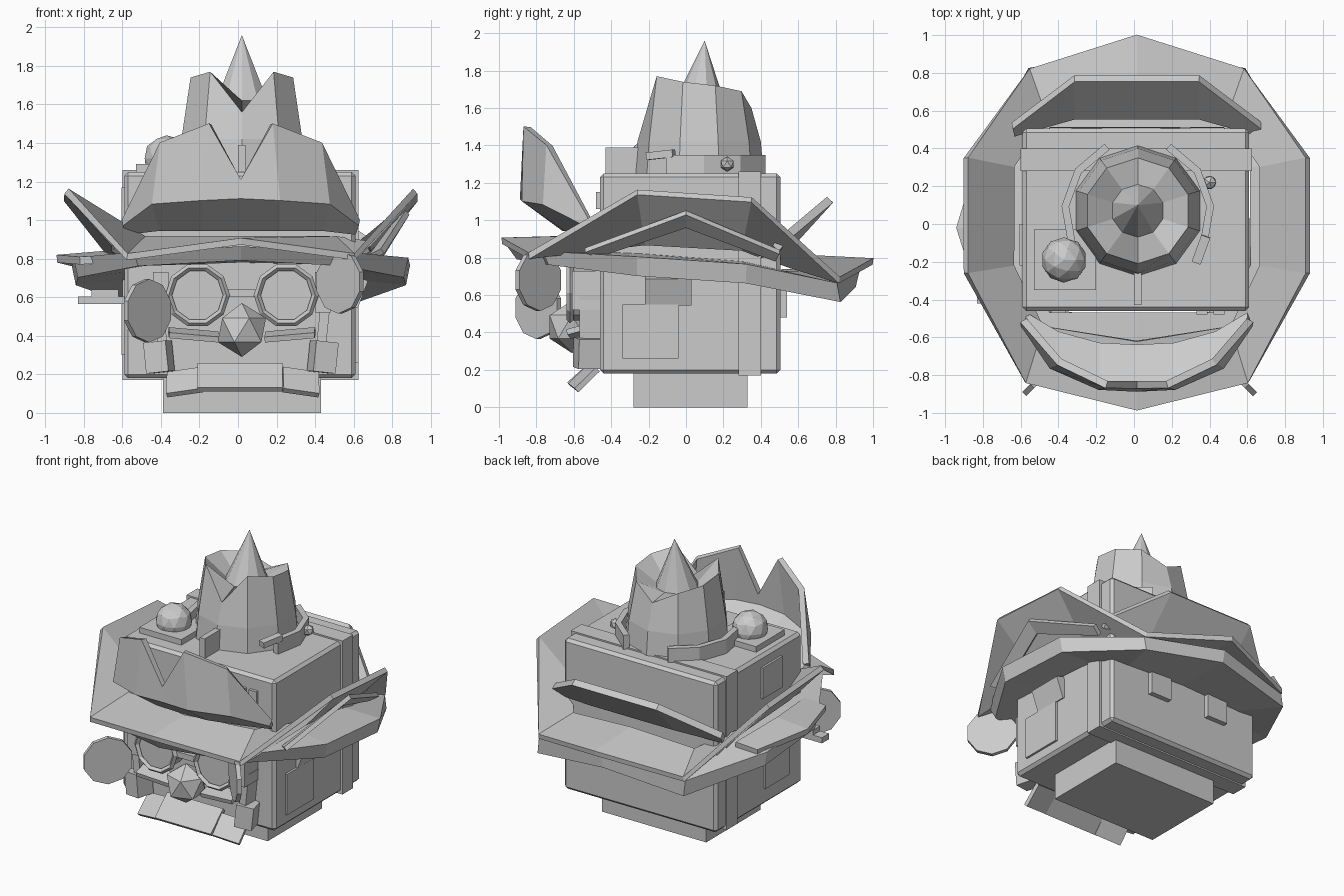
import bpy, bmesh
from math import sin, cos, pi, radians
from mathutils import Vector, Matrix

if "Cube" in bpy.data.objects:
    bpy.data.objects.remove(bpy.data.objects["Cube"])

CX = 0.015


def finish(name, bm):
    bmesh.ops.recalc_face_normals(bm, faces=bm.faces)
    me = bpy.data.meshes.new(name)
    bm.to_mesh(me)
    bm.free()
    ob = bpy.data.objects.new(name, me)
    bpy.context.collection.objects.link(ob)
    return ob


def box(name, lo, hi, rot=(0, 0, 0), bevel=0):
    bm = bmesh.new()
    bmesh.ops.create_cube(bm, size=1)
    lo, hi = Vector(lo), Vector(hi)
    bmesh.ops.scale(bm, vec=hi - lo, verts=bm.verts)
    ob = finish(name, bm)
    ob.location = (lo + hi) / 2
    ob.rotation_euler = [radians(a) for a in rot]
    if bevel:
        m = ob.modifiers.new("bevel", "BEVEL")
        m.width, m.segments = bevel, 1
    return ob


def sheet(name, rows, thick, mirror=True):
    """Thick faceted sheet; each row starts on the centre line and is mirrored."""
    bm = bmesh.new()
    grid = []
    for row in rows:
        pts = [Vector(p) for p in row]
        if mirror:
            left = [Vector((-p.x, p.y, p.z)) for p in reversed(pts) if abs(p.x) > 1e-4]
            pts = left + pts
        grid.append([bm.verts.new(p) for p in pts])
    for a, b in zip(grid, grid[1:]):
        for i in range(len(a) - 1):
            bm.faces.new((a[i], a[i + 1], b[i + 1], b[i]))
    ob = finish(name, bm)
    ob.location.x = CX if mirror else 0
    m = ob.modifiers.new("thickness", "SOLIDIFY")
    m.thickness, m.offset = thick, 0
    return ob


def ring(name, rows, thick):
    """Closed ring; half rows run front centre to back centre."""
    bm = bmesh.new()
    grid = []
    for row in rows:
        pts = list(row) + [(-x, y, z) for x, y, z in reversed(row[1:-1])]
        grid.append([bm.verts.new(p) for p in pts])
    for a, b in zip(grid, grid[1:]):
        n = len(a)
        for i in range(n):
            j = (i + 1) % n
            bm.faces.new((a[i], a[j], b[j], b[i]))
    ob = finish(name, bm)
    ob.location.x = CX
    m = ob.modifiers.new("thickness", "SOLIDIFY")
    m.thickness, m.offset = thick, 0
    return ob


def disc(name, loc, normal, r, depth, sides=10):
    bm = bmesh.new()
    bmesh.ops.create_cone(bm, cap_ends=True, segments=sides, radius1=r, radius2=r, depth=depth)
    q = Vector(normal).to_track_quat('Z', 'Y')
    bmesh.ops.transform(bm, matrix=Matrix.Translation(loc) @ q.to_matrix().to_4x4(), verts=bm.verts)
    return finish(name, bm)


def gem(name, loc, r, sub=1):
    bm = bmesh.new()
    bmesh.ops.create_icosphere(bm, subdivisions=sub, radius=r)
    ob = finish(name, bm)
    ob.location = loc
    return ob


# Head block, neck and strap
box("neck", (-0.39, -0.28, 0), (0.43, 0.33, 0.25))
box("head", (-0.59, -0.46, 0.18), (0.61, 0.505, 1.25), bevel=0.02)
box("head_strap", (-0.60, 0.28, 0.17), (0.625, 0.40, 1.26))

# Side, back and front panels
box("right_panel", (0.60, -0.34, 0.26), (0.625, -0.04, 0.55))
box("right_ear", (0.59, -0.22, 0.55), (0.65, 0.03, 0.70), rot=(0, 20, 0))
box("left_panel_low", (-0.605, -0.30, 0.30), (-0.58, -0.03, 0.60))
box("left_panel_high", (-0.605, -0.22, 0.95), (-0.58, 0.0, 1.17))
for x in (-0.25, 0.22):
    box("back_panel", (x - 0.08, 0.49, 0.48), (x + 0.08, 0.54, 0.72))
for x in (0.36, 0.45):
    box("front_button", (x - 0.03, -0.48, 1.06), (x + 0.03, -0.45, 1.15))

# Wavy hat brim: raised sides, low corners
ring("hat_brim", [
    [(0, -0.985, 0.89), (0.59, -0.84, 0.81), (0.905, -0.26, 1.15), (0.905, 0.35, 1.11), (0.57, 0.82, 0.68), (0, 1.0, 0.78)],
    [(0, -0.62, 0.90), (0.50, -0.54, 0.90), (0.66, -0.22, 0.88), (0.66, 0.30, 0.85), (0.48, 0.56, 0.76), (0, 0.60, 0.80)],
], 0.035)
# Lower band, deeper towards the back, reaching the head
ring("hat_band", [
    [(0, -0.47, 0.84), (0.46, -0.47, 0.83), (0.60, -0.22, 0.81), (0.60, 0.30, 0.77), (0.46, 0.51, 0.72), (0, 0.51, 0.73)],
    [(0, -0.95, 0.86), (0.55, -0.76, 0.83), (0.86, -0.26, 0.80), (0.87, 0.32, 0.76), (0.57, 0.80, 0.66), (0, 0.92, 0.72)],
    [(0, -0.90, 0.80), (0.53, -0.73, 0.77), (0.84, -0.26, 0.71), (0.85, 0.32, 0.67), (0.57, 0.82, 0.57), (0, 0.90, 0.65)],
    [(0, -0.47, 0.79), (0.46, -0.47, 0.78), (0.60, -0.22, 0.74), (0.60, 0.30, 0.70), (0.46, 0.51, 0.64), (0, 0.51, 0.66)],
], 0.02)
# Front double-peak plate
sheet("front_crest", [
    [(0, -0.65, 0.96), (0.20, -0.64, 0.96), (0.42, -0.58, 0.96), (0.59, -0.48, 0.94)],
    [(0, -0.87, 1.12), (0.20, -0.86, 1.11), (0.45, -0.75, 1.09), (0.60, -0.53, 0.98)],
    [(0, -0.85, 1.21), (0.16, -0.85, 1.50), (0.41, -0.73, 1.40), (0.60, -0.51, 1.00)],
], 0.04)
# Back flap leaning outwards
sheet("back_flap", [
    [(0, 0.57, 0.89), (0.33, 0.57, 0.89), (0.65, 0.48, 0.85)],
    [(0, 0.77, 1.11), (0.33, 0.77, 1.11), (0.66, 0.52, 0.90)],
], 0.045)
# Side chevrons
sheet("right_chevron", [
    [(0.75, -0.54, 0.84), (0.88, 0, 1.04), (0.75, 0.50, 0.83)],
    [(0.69, -0.48, 0.81), (0.81, 0, 0.97), (0.69, 0.48, 0.79)],
], 0.03, mirror=False)
sheet("left_chevron", [
    [(-0.82, -0.40, 0.79), (-0.94, -0.02, 0.80), (-0.82, 0.37, 0.77)],
    [(-0.65, -0.40, 0.80), (-0.70, -0.02, 0.82), (-0.65, 0.37, 0.78)],
], 0.04, mirror=False)

# Hat crown: ten-sided shell with notches and a centre spike
tops = [1.56, 1.77, 1.74, 1.72, 1.69, 1.60, 1.69, 1.72, 1.74, 1.77]
bm = bmesh.new()
levels = []
for r, zs in ((0.345, [1.25] * 10), (0.33, [1.42] * 10), (0.28, tops), (0.14, [1.62] * 10)):
    levels.append([bm.verts.new((r * sin(2 * pi * i / 10), -r * cos(2 * pi * i / 10), zs[i])) for i in range(10)])
for a, b in zip(levels, levels[1:]):
    for i in range(10):
        j = (i + 1) % 10
        bm.faces.new((a[i], a[j], b[j], b[i]))
tip = bm.verts.new((0, 0.03, 1.96))
for i in range(10):
    bm.faces.new((levels[-1][i], levels[-1][(i + 1) % 10], tip))
bm.faces.new(levels[0])
finish("crown", bm).location = (0.02, 0.07, 0)
# Curved plates hugging the crown foot, and the front pinch
for s in (-1, 1):
    arc = [(s * 0.385 * sin(radians(a)) + 0.02, 0.06 - 0.385 * cos(radians(a))) for a in (65, 95, 125, 155)]
    sheet("crown_foot", [[(x, y, 1.25) for x, y in arc], [(x, y, 1.35) for x, y in arc]], 0.04, mirror=False)
box("crown_pinch", (0.0, -0.43, 1.24), (0.04, -0.24, 1.39))

# Small things on top of the head
box("ball_plate", (-0.53, -0.35, 1.24), (-0.20, -0.03, 1.29))
gem("ball", (-0.37, -0.19, 1.32), 0.12, 2)
box("top_bar", (0.33, -0.21, 1.33), (0.38, -0.06, 1.37), rot=(6, 0, -20))
gem("top_gem", (0.40, 0.22, 1.30), 0.04)

# Glasses: faceted rims, lenses, bridge and hinges
for x in (-0.21, 0.25):
    bpy.ops.mesh.primitive_torus_add(major_segments=10, minor_segments=4, major_radius=0.15,
                                     minor_radius=0.018, location=(x, -0.62, 0.61),
                                     rotation=(pi / 2, 0, 0))
    bpy.context.object.name = "glasses_rim"
    disc("lens", (x, -0.54, 0.61), (0, -1, 0), 0.145, 0.14)
box("glasses_bridge", (-0.07, -0.62, 0.60), (0.11, -0.58, 0.64))
for s in (-1, 1):
    x = 0.02 + s * 0.42
    box("glasses_hinge", (x - 0.04, -0.61, 0.52), (x + 0.04, -0.45, 0.73))

# Nose, moustache, cheeks and chin slabs
gem("nose", (0.02, -0.61, 0.43), 0.14)
for s in (-1, 1):
    x = 0.02 + s * 0.25
    box("moustache", (x - 0.13, -0.63, 0.39), (x + 0.13, -0.52, 0.42), rot=(15, -s * 5, -s * 4))
    x = 0.015 + s * 0.425
    box("cheek", (x - 0.06, -0.59, 0.21), (x + 0.06, -0.46, 0.37), rot=(0, s * 6, s * 15))
    box("cheek_strut", (x - 0.02, -0.57, 0.36), (x + 0.03, -0.45, 0.60), rot=(0, s * 6, 0))
    x = 0.03 + s * 0.30
    box("chin_side", (x - 0.10, -0.56, 0.08), (x + 0.09, -0.53, 0.24), rot=(-45, s * 8, s * 10))
box("chin_plate", (-0.21, -0.57, 0.09), (0.23, -0.54, 0.28), rot=(-48, 0, 0))

# Round side mirrors turned inwards, with arms
disc("left_mirror", (-0.47, -0.79, 0.53), (0.7, -0.7, 0), 0.165, 0.03)
disc("right_mirror", (0.53, -0.79, 0.68), (-0.7, -0.7, 0), 0.165, 0.03)
box("left_lever", (-0.83, -0.42, 0.565), (-0.58, -0.34, 0.605))
box("left_lever_pad", (-0.76, -0.42, 0.605), (-0.62, -0.34, 0.64))
